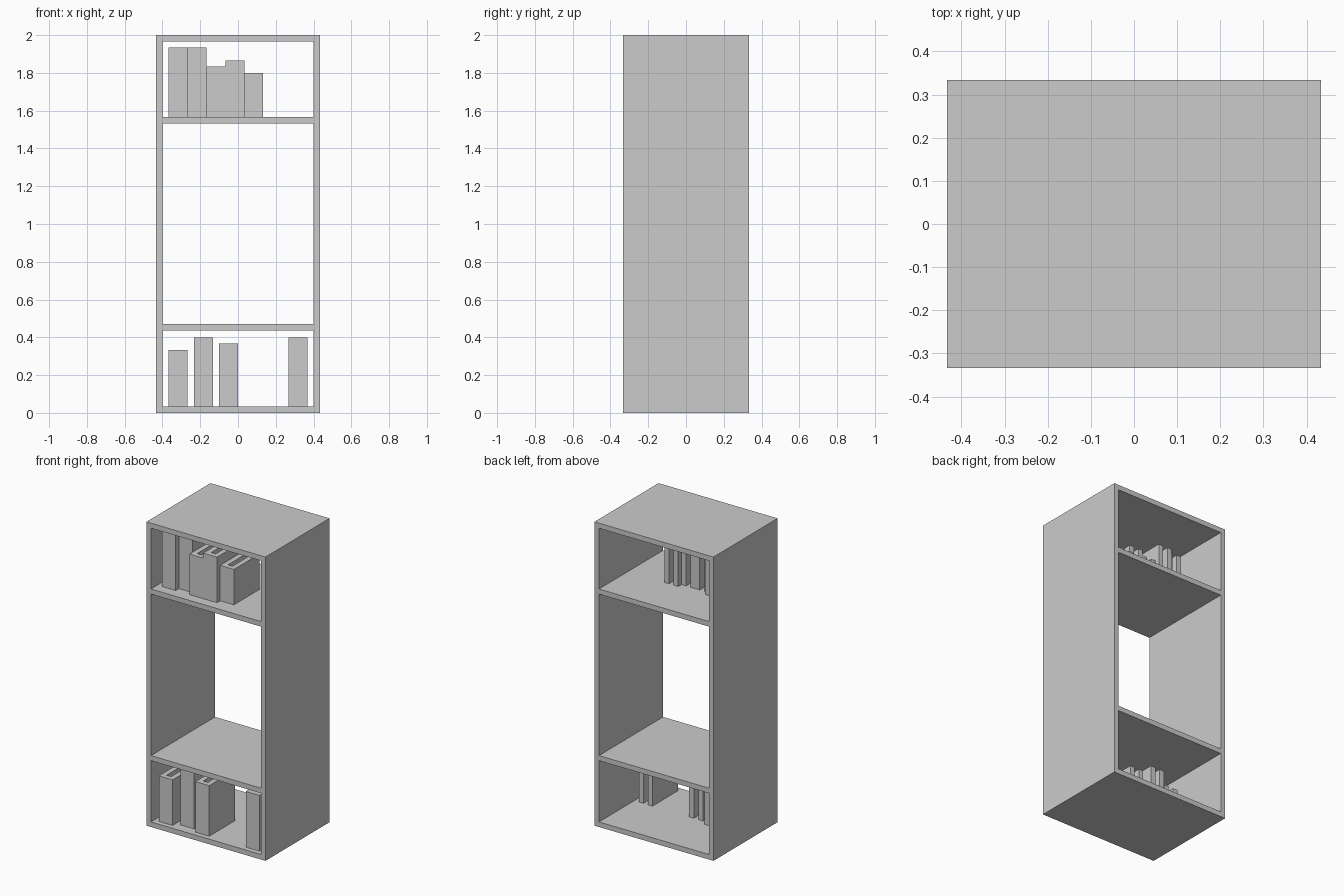
import bpy
import bmesh

if "Cube" in bpy.data.objects:
    bpy.data.objects.remove(bpy.data.objects["Cube"])

U = 1 / 30  # board thickness; the whole model sits on this module


def prism(name, profile, z0, z1):
    """Extrude an XY outline (in modules) from z0 to z1."""
    bm = bmesh.new()
    face = bm.faces.new([bm.verts.new((x * U, y * U, z0 * U)) for x, y in profile])
    top = bmesh.ops.extrude_face_region(bm, geom=[face])["geom"]
    verts = [v for v in top if isinstance(v, bmesh.types.BMVert)]
    bmesh.ops.translate(bm, verts=verts, vec=(0, 0, (z1 - z0) * U))
    bmesh.ops.recalc_face_normals(bm, faces=bm.faces)
    mesh = bpy.data.meshes.new(name)
    bm.to_mesh(mesh)
    bm.free()
    obj = bpy.data.objects.new(name, mesh)
    bpy.context.collection.objects.link(obj)
    return obj


def board(name, x0, x1, z0, z1):
    """Full-depth cabinet board."""
    return prism(name, [(x0, -10), (x1, -10), (x1, 10), (x0, 10)], z0, z1)


def book(name, x, y, z, height):
    """Spine at the front with two covers running back, open between them."""
    outline = [(0, 0), (3, 0), (3, 8), (2, 8), (2, 1), (1, 1), (1, 8), (0, 8)]
    return prism(name, [(x + px, y + py) for px, py in outline], z, z + height)


# Cabinet frame, open at front and back
board("left_side", -13, -12, 0, 60)
board("right_side", 12, 13, 0, 60)
board("bottom_panel", -12, 12, 0, 1)
board("lower_shelf", -12, 12, 13.1, 14.1)
board("upper_shelf", -12, 12, 46, 47)
board("top_panel", -12, 12, 59, 60)

# Books on the bottom panel: left x, front y, height
for i, (x, y, h) in enumerate([(-11, -9, 9), (-7, -8, 11), (-3, -9, 10), (8, -9, 11)]):
    book(f"lower_book_{i + 1}", x, y, 1, h)

# Row of touching books on the upper shelf: front y, height
for i, (y, h) in enumerate([(-8, 11), (-7, 11), (-8, 8), (-8, 9), (-7, 7)]):
    book(f"upper_book_{i + 1}", -11 + 3 * i, y, 47, h)
